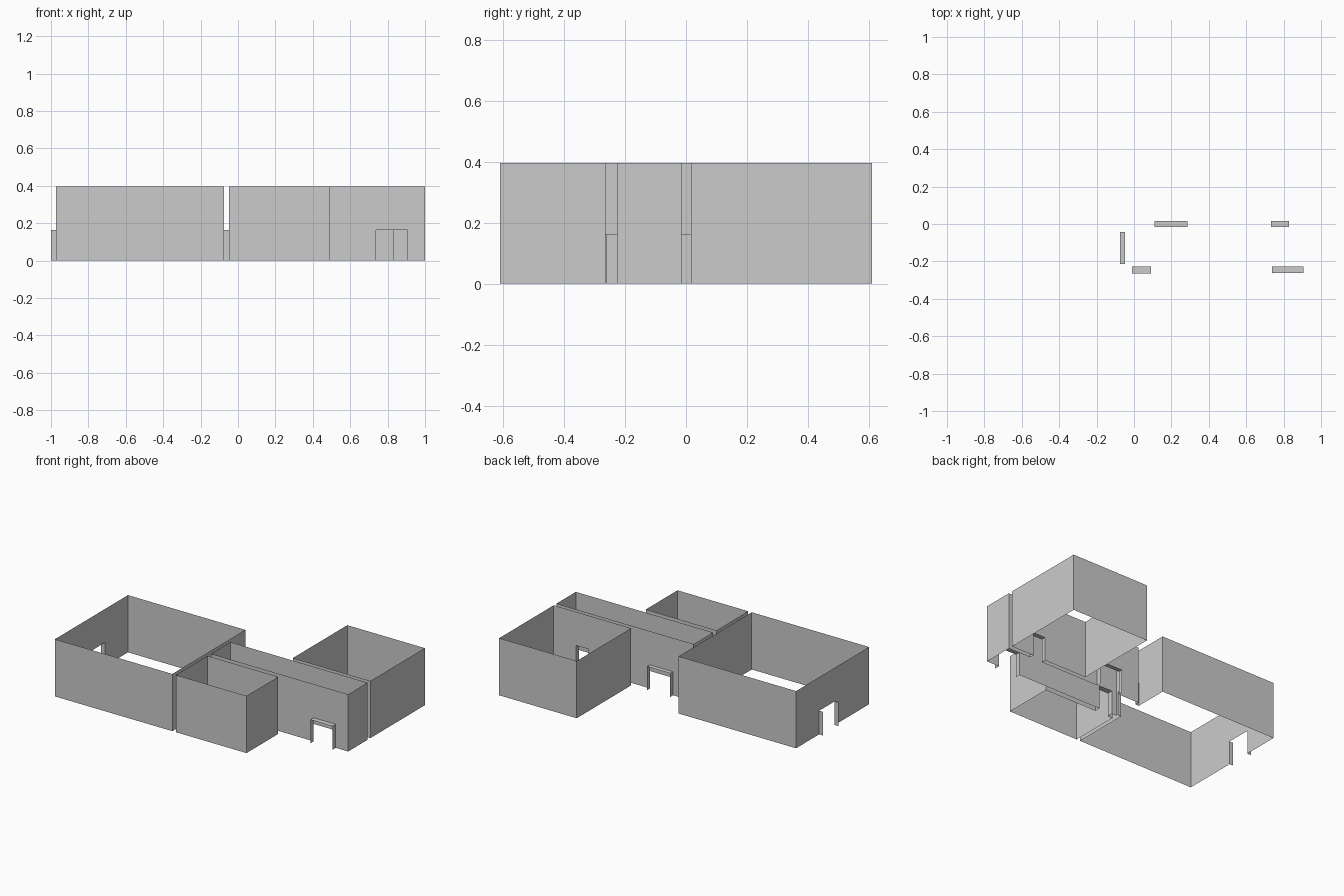
import bpy, bmesh

if "Cube" in bpy.data.objects:
    bpy.data.objects.remove(bpy.data.objects["Cube"])

H = 0.395      # wall height
D = 0.163      # doorway height


def finish(bm, name):
    mesh = bpy.data.meshes.new(name)
    bm.to_mesh(mesh)
    bm.free()
    bpy.context.collection.objects.link(bpy.data.objects.new(name, mesh))


def add_face(bm, pts):
    bm.faces.new([bm.verts.new(p) for p in pts])


def room(name, x0, x1, y0, y1, doors=None):
    """Four thin walls; doors maps a side to a list of (start, end) openings."""
    doors = doors or {}
    sides = {
        "front": (x0, x1, lambda t, z: (t, y0, z)),
        "back": (x0, x1, lambda t, z: (t, y1, z)),
        "left": (y0, y1, lambda t, z: (x0, t, z)),
        "right": (y0, y1, lambda t, z: (x1, t, z)),
    }
    bm = bmesh.new()
    for side, (a, b, place) in sides.items():
        outline = [(a, H), (a, 0)]
        for s, e in sorted(doors.get(side, [])):
            outline += [(s, 0), (s, D), (e, D), (e, 0)]
        outline += [(b, 0), (b, H)]
        add_face(bm, [place(t, z) for t, z in outline])
    bmesh.ops.remove_doubles(bm, verts=bm.verts, dist=1e-4)
    bmesh.ops.recalc_face_normals(bm, faces=bm.faces)
    finish(bm, name)


def door_frame(name, span, depth, along_x=True, lintel=True):
    """Thin jambs and lintel bridging the gap in front of a doorway."""
    (s, e), (d0, d1) = span, depth
    place = (lambda t, d, z: (t, d, z)) if along_x else (lambda t, d, z: (d, t, z))
    bm = bmesh.new()
    runs = [((s, 0), (s, D)), ((e, D), (e, 0))]
    if lintel:
        runs.append(((s, D), (e, D)))
    for (t0, z0), (t1, z1) in runs:
        add_face(bm, [place(t0, d0, z0), place(t1, d0, z1),
                      place(t1, d1, z1), place(t0, d1, z0)])
    bmesh.ops.remove_doubles(bm, verts=bm.verts, dist=1e-4)
    finish(bm, name)


# Doorway spans along their walls
entry = (-0.235, -0.065)
hall_to_corridor = (-0.214, -0.043)
back_exit = (0.11, 0.285)
back_room_door = (0.733, 0.829)
front_room_door = (-0.01, 0.091)
front_exit = (0.737, 0.905)

# Rooms
room("large_hall", -0.972, -0.075, -0.61, 0.187,
     {"left": [entry], "right": [hall_to_corridor]})
room("corridor", -0.048, 1.0, -0.226, -0.015,
     {"left": [hall_to_corridor],
      "front": [front_room_door, front_exit],
      "back": [back_exit, back_room_door]})
room("front_room", -0.048, 0.492, -0.61, -0.264, {"back": [front_room_door]})
room("back_room", 0.408, 1.0, 0.016, 0.61, {"front": [back_room_door]})

# Door frames across the gaps between rooms and at the exits
door_frame("entry_jambs", entry, (-1.0, -0.972), along_x=False, lintel=False)
door_frame("hall_door_frame", hall_to_corridor, (-0.075, -0.048), along_x=False)
door_frame("front_room_door_frame", front_room_door, (-0.264, -0.226))
door_frame("front_exit_frame", front_exit, (-0.262, -0.226))
door_frame("back_exit_frame", back_exit, (-0.015, 0.016))
door_frame("back_room_door_frame", back_room_door, (-0.015, 0.016))
